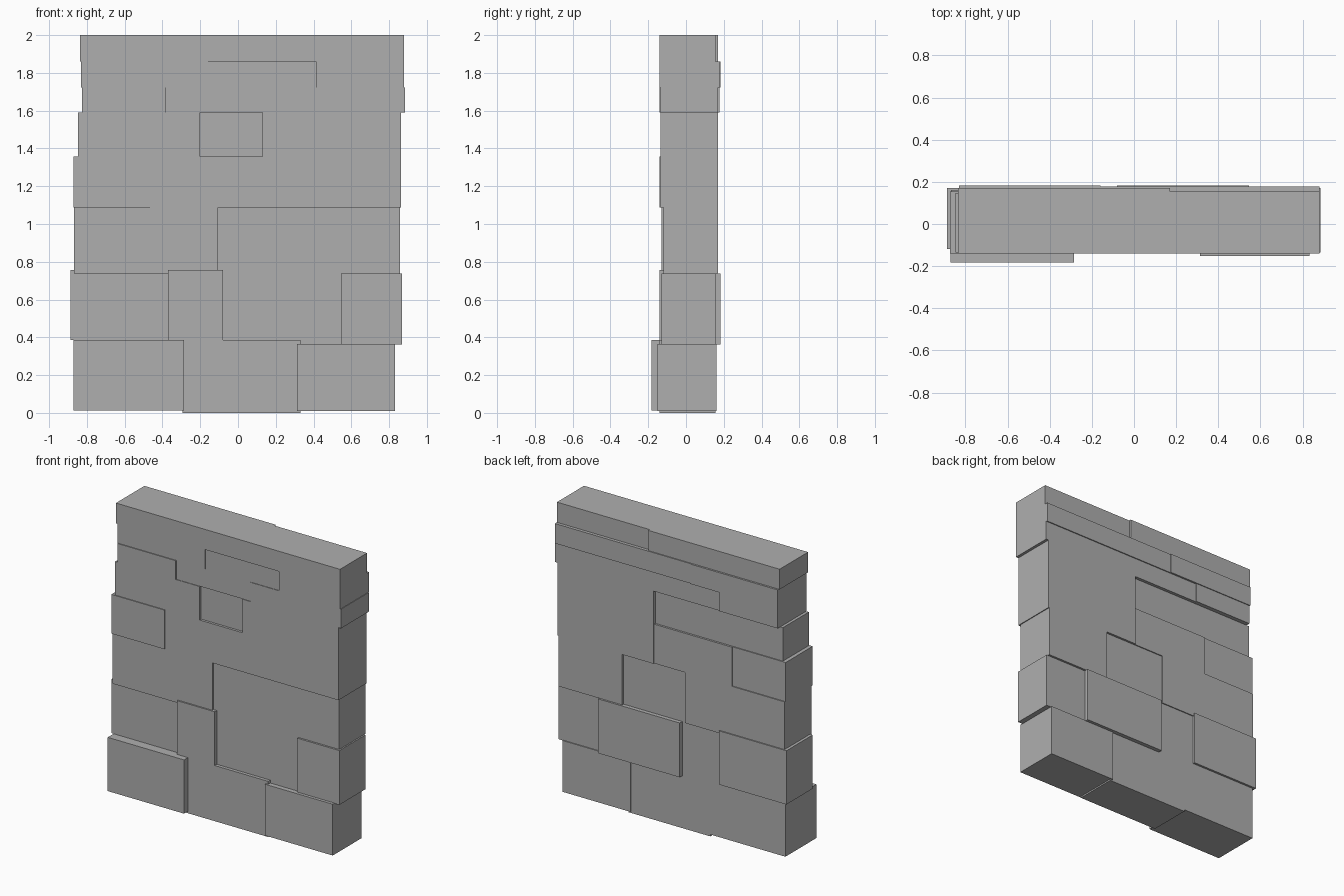
import bpy
import bmesh
from mathutils import Vector

default_cube = bpy.data.objects.get("Cube")
if default_cube:
    bpy.data.objects.remove(default_cube, do_unlink=True)

# Single stone colour
stone_grey = bpy.data.materials.new("stone_grey")
stone_grey.use_nodes = True
colour = (0.43, 0.43, 0.43, 1)
stone_grey.diffuse_color = colour
shader = next(n for n in stone_grey.node_tree.nodes if n.type == "BSDF_PRINCIPLED")
shader.inputs["Base Color"].default_value = colour
shader.inputs["Roughness"].default_value = 0.9

# How far each stone face stands from the middle plane of the wall
FRONT = {"deep": 0.118, "low": 0.131, "flush": 0.135, "raised": 0.141,
         "proud": 0.152, "jutting": 0.183}
BACK = {"deep": 0.148, "low": 0.155, "flush": 0.162, "raised": 0.17,
        "proud": 0.177, "jutting": 0.183}


def stone(name, left, right, bottom, top, front, back):
    """One flat-faced rectangular stone."""
    low = Vector((left, -FRONT[front], bottom))
    high = Vector((right, BACK[back], top))
    bm = bmesh.new()
    bmesh.ops.create_cube(bm, size=1)
    bmesh.ops.scale(bm, vec=high - low, verts=bm.verts)
    bmesh.ops.translate(bm, vec=(low + high) / 2, verts=bm.verts)
    mesh = bpy.data.meshes.new(name)
    bm.to_mesh(mesh)
    bm.free()
    mesh.materials.append(stone_grey)
    bpy.context.collection.objects.link(bpy.data.objects.new(name, mesh))


def course(name, bottom, top, left, stones):
    """A row of stones side by side: part, right end, front and back depth."""
    for part, right, front, back in stones:
        stone(f"{name}_{part}_stone", left, right, bottom, top, front, back)
        left = right


# Footing stones, each a little different in height
stone("footing_left_stone", -0.87, -0.285, 0.013, 0.385, "jutting", "low")
stone("footing_middle_stone", -0.295, 0.33, 0, 0.385, "raised", "low")
stone("footing_right_stone", 0.312, 0.832, 0.01, 0.365, "proud", "flush")

# Second course
course("lower", 0.385, 0.757, -0.888, [
    ("left", -0.37, "deep", "raised"),
    ("left_middle", -0.08, "raised", "low")])
course("lower", 0.362, 0.738, -0.08, [
    ("right_middle", 0.545, "deep", "jutting"),
    ("right", 0.868, "low", "low")])

# Third course
course("waist", 0.737, 1.087, -0.868, [
    ("left", -0.105, "low", "flush"),
    ("middle", 0.37, "deep", "low"),
    ("right", 0.858, "deep", "raised")])

# Fourth and fifth courses, both ending against one tall stone
course("middle", 1.087, 1.358, -0.872, [
    ("left", -0.465, "raised", "low"),
    ("centre", 0.13, "flush", "flush")])
course("upper", 1.358, 1.59, -0.846, [
    ("left", -0.2, "flush", "deep"),
    ("centre", 0.13, "deep", "deep")])
stone("tall_right_stone", 0.13, 0.864, 1.087, 1.59, "flush", "raised")

# Two thin courses
course("lower_thin", 1.59, 1.723, -0.826, [
    ("left", -0.38, "raised", "proud"),
    ("middle", 0.19, "low", "raised"),
    ("right", 0.884, "flush", "raised")])
course("upper_thin", 1.723, 1.86, -0.83, [
    ("left", -0.158, "flush", "jutting"),
    ("middle", 0.413, "low", "proud"),
    ("right", 0.88, "raised", "proud")])

# Coping stones
course("coping", 1.86, 2, -0.836, [
    ("left", 0.17, "raised", "raised"),
    ("right", 0.88, "raised", "low")])
